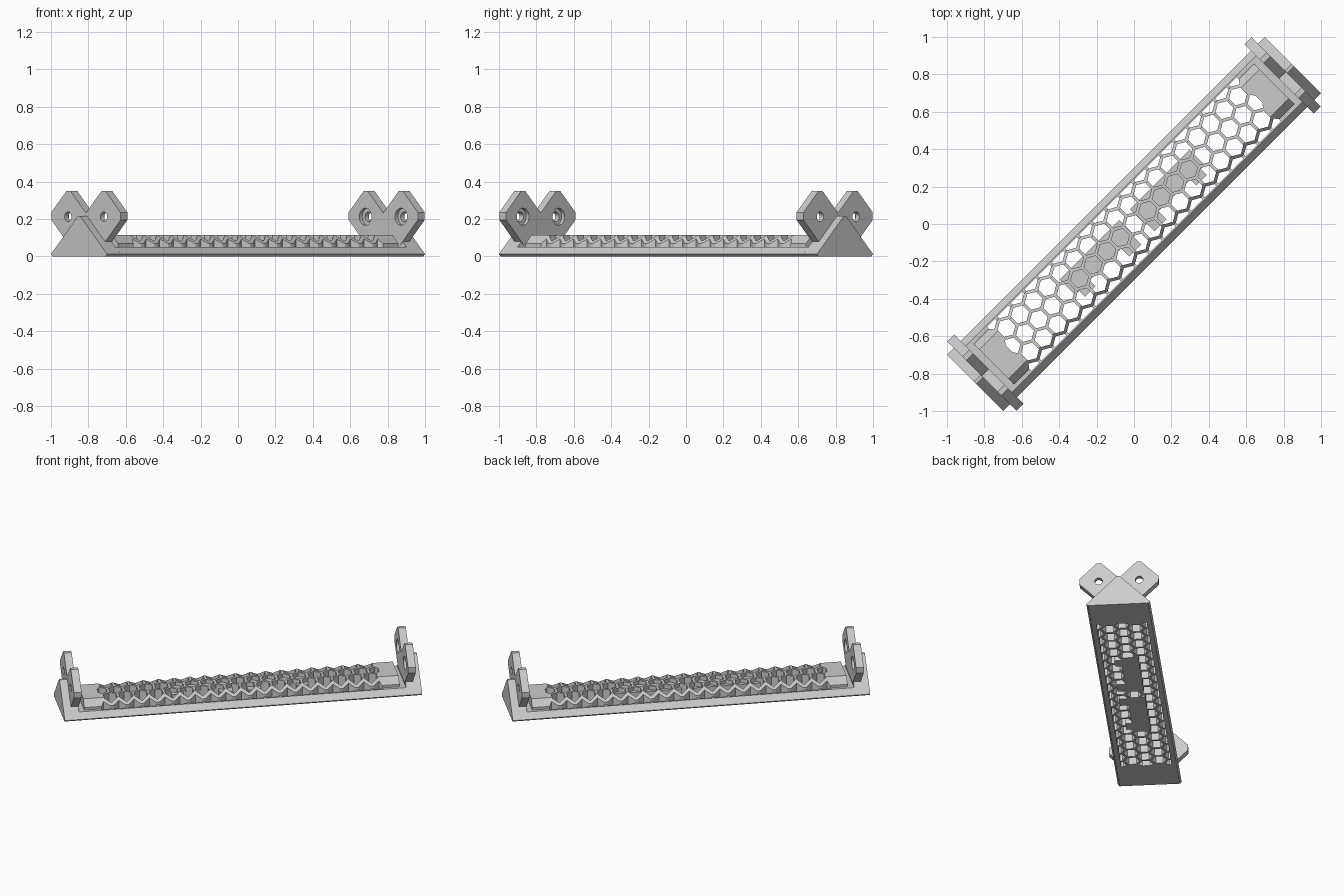
import bpy, bmesh, math
from mathutils import Matrix

cube = bpy.data.objects.get("Cube")
if cube:
    bpy.data.objects.remove(cube)

grey = bpy.data.materials.new("light_grey")
grey.use_nodes = True
grey.diffuse_color = (0.6, 0.6, 0.6, 1)
grey.node_tree.nodes["Principled BSDF"].inputs["Base Color"].default_value = (0.6, 0.6, 0.6, 1)

# The part is laid out along x, then turned onto the diagonal
DIAGONAL = Matrix.Rotation(math.radians(45), 4, "Z")


def add_prism(bm, outline, start, end, axis):
    """Extrude an outline: (y, z) points along x, or (x, y) points along z."""
    def place(p, d):
        return (d, p[0], p[1]) if axis == "x" else (p[0], p[1], d)
    low = [bm.verts.new(place(p, start)) for p in outline]
    high = [bm.verts.new(place(p, end)) for p in outline]
    bm.faces.new(low[::-1])
    bm.faces.new(high)
    n = len(outline)
    for i in range(n):
        j = (i + 1) % n
        bm.faces.new((low[i], low[j], high[j], high[i]))


def make_object(name, bm):
    bmesh.ops.recalc_face_normals(bm, faces=bm.faces)
    mesh = bpy.data.meshes.new(name)
    bm.to_mesh(mesh)
    bm.free()
    mesh.materials.append(grey)
    obj = bpy.data.objects.new(name, mesh)
    bpy.context.collection.objects.link(obj)
    obj.matrix_world = DIAGONAL
    return obj


def prism(name, outline, start, end, axis="x"):
    bm = bmesh.new()
    add_prism(bm, outline, start, end, axis)
    return make_object(name, bm)


def cut(obj, cutter):
    """Subtract the cutter, keep the result and drop the cutter."""
    mod = obj.modifiers.new("cut", "BOOLEAN")
    mod.operation = "DIFFERENCE"
    mod.solver = "EXACT"
    mod.object = cutter
    bpy.context.view_layer.update()
    graph = bpy.context.evaluated_depsgraph_get()
    mesh = bpy.data.meshes.new_from_object(obj.evaluated_get(graph))
    obj.modifiers.clear()
    obj.data = mesh
    bpy.data.objects.remove(cutter)


def mirrored(half):
    """Complete a right-hand outline with its left-hand reflection."""
    return half + [(-y, z) for y, z in reversed(half) if y > 0]


# Long tray: sloped rails with a raised, flat-topped core
END = 1.202
tray = prism("tray", mirrored([
    (0.2, 0), (0.212, 0.012), (0.175, 0.05), (0.152, 0.05),
    (0.152, 0.068), (0.11, 0.113)]), -1.06, 1.06)

# Honeycomb openings through the core
PITCH = 0.103
ROW = PITCH * math.sqrt(3) / 2
RADIUS = (PITCH - 0.017) / math.sqrt(3)
LIMIT_X, LIMIT_Y = 0.945, 0.168


def clamp(value, limit):
    return max(-limit, min(limit, value))


bm = bmesh.new()
for row in range(-2, 3):
    shift = PITCH / 2 if row % 2 else 0
    for col in range(-10, 11):
        x, y = col * PITCH + shift, row * ROW
        if abs(x) > LIMIT_X:
            continue
        points = []
        for k in range(6):
            a = math.radians(30 + 60 * k)
            p = (clamp(x + RADIUS * math.cos(a), LIMIT_X),
                 clamp(y + RADIUS * math.sin(a), LIMIT_Y))
            if not any(math.dist(p, q) < 0.001 for q in points):
                points.append(p)
        add_prism(bm, points, -0.1, 0.3, "z")
cells = make_object("cell_cutter", bm)
cells.hide_render = True
cut(tray, cells)

# Solid infill in the middle of the honeycomb
for side, label in ((-1, "right"), (1, "left")):
    bars = [(0.04, 0.49, -0.045, 0.07), (0.05, 0.14, -0.105, -0.045),
            (0.38, 0.46, -0.09, -0.045)]
    for i, (x0, x1, y0, y1) in enumerate(bars):
        a, b = sorted((side * x0, side * x1))
        prism(f"{label}_infill_{i + 1}", [(a, y0), (b, y0), (b, y1), (a, y1)], 0, 0.085, "z")

# Gabled end blocks and twin-lobed mounting plates with stepped holes
gable = mirrored([(0.2, 0), (0.212, 0.012), (0.008, 0.216)])
ledge = mirrored([(0.2, 0), (0.212, 0.012), (0.175, 0.05)])
lobes = [(0, 0.232), (0.118, 0.35), (0.147, 0.35), (0.262, 0.235),
         (0.262, 0.195), (0.127, 0.06)]
lobes = lobes + [(-y, z) for y, z in reversed(lobes[1:])]
INNER, OUTER = 1.098, 1.15


def disc(y, z, radius):
    return [(y + radius * math.cos(math.tau * k / 24),
             z + radius * math.sin(math.tau * k / 24)) for k in range(24)]


for side, label in ((-1, "right"), (1, "left")):
    prism(f"{label}_ledge", ledge, side * 1.06, side * 1.1)
    prism(f"{label}_end_block", gable, side * 1.1, side * END)
    plate = prism(f"{label}_mounting_plate", lobes, side * INNER, side * OUTER)
    for radius, depth in ((0.026, OUTER + 0.1), (0.046, INNER + 0.022)):
        bm = bmesh.new()
        for y in (-0.135, 0.135):
            add_prism(bm, disc(y, 0.212, radius), side * (INNER - 0.1), side * depth, "x")
        hole = make_object("hole_cutter", bm)
        hole.hide_render = True
        cut(plate, hole)
